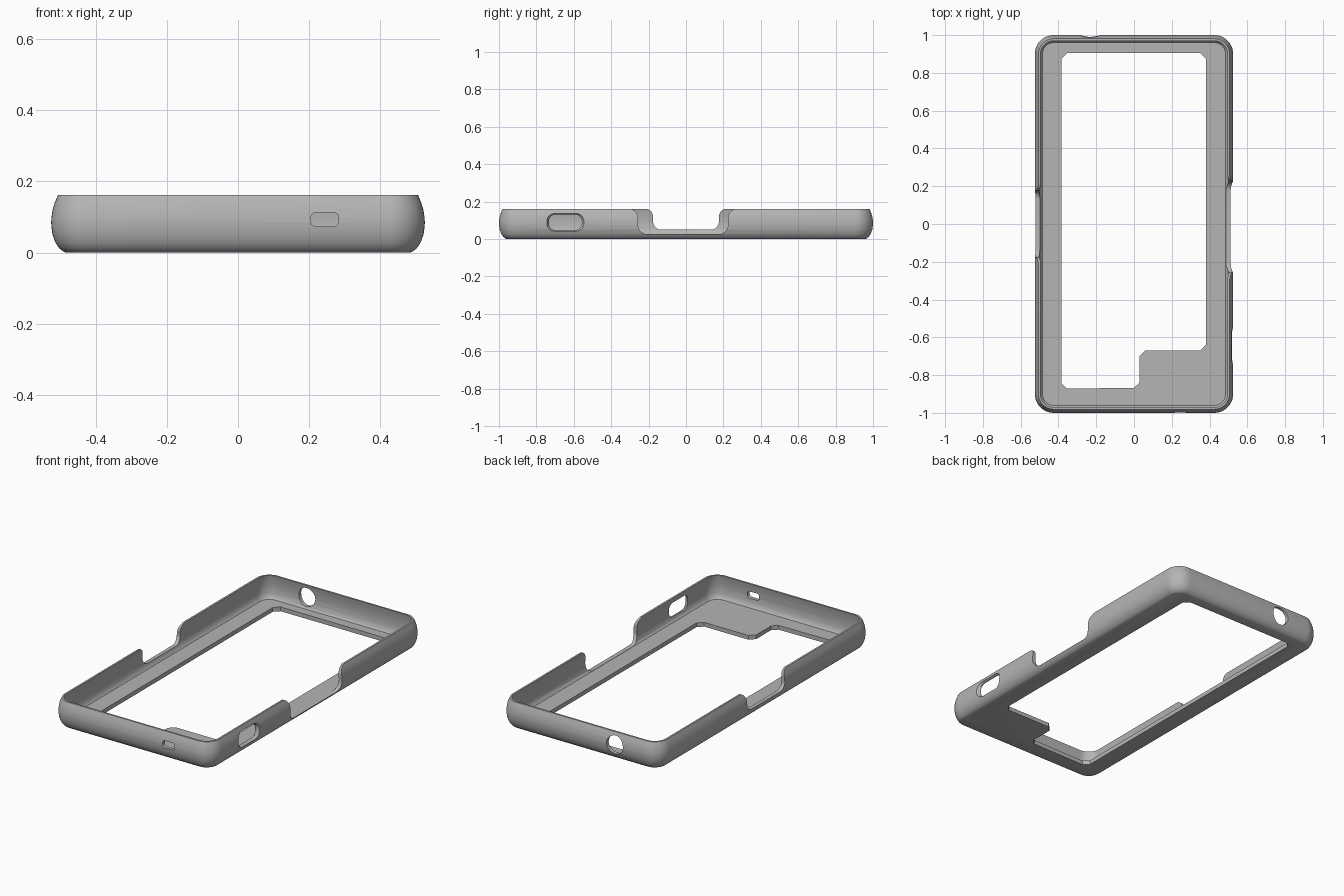
import bpy, bmesh
from math import cos, sin, pi
from mathutils import Vector

if "Cube" in bpy.data.objects:
    bpy.data.objects.remove(bpy.data.objects["Cube"], do_unlink=True)

HX, HY, TOP, FLOOR = 0.525, 1.0, 0.162, 0.025

grey = bpy.data.materials.new("plain grey")
grey.use_nodes = True
COLOUR = (0.46, 0.46, 0.46, 1)
grey.diffuse_color = COLOUR
grey.node_tree.nodes["Principled BSDF"].inputs["Base Color"].default_value = COLOUR


def rounded(corners, radius, steps=8):
    """Round every right-angled corner of a 2D polygon."""
    out = []
    for i, p in enumerate(corners):
        p = Vector(p)
        a = (Vector(corners[i - 1]) - p).normalized() * radius
        b = (Vector(corners[(i + 1) % len(corners)]) - p).normalized() * radius
        for k in range(steps + 1):
            t = k / steps * pi / 2
            out.append(p + a * (1 - sin(t)) + b * (1 - cos(t)))
    return out


def box(cu, cv, hu, hv, radius, steps=8):
    return rounded([(cu - hu, cv - hv), (cu + hu, cv - hv),
                    (cu + hu, cv + hv), (cu - hu, cv + hv)], radius, steps)


def loft(name, sections, axis):
    """Skin matching 2D outlines placed at distances along an axis."""
    place = {"x": lambda p, d: (d, p[0], p[1]),
             "y": lambda p, d: (p[0], d, p[1]),
             "z": lambda p, d: (p[0], p[1], d)}[axis]
    bm = bmesh.new()
    rings = [[bm.verts.new(place(p, d)) for p in pts] for d, pts in sections]
    n = len(rings[0])
    for lo, hi in zip(rings, rings[1:]):
        for i in range(n):
            j = (i + 1) % n
            bm.faces.new((lo[i], lo[j], hi[j], hi[i]))
    bm.faces.new(rings[0][::-1])
    bm.faces.new(rings[-1])
    bmesh.ops.recalc_face_normals(bm, faces=bm.faces)
    mesh = bpy.data.meshes.new(name)
    bm.to_mesh(mesh)
    bm.free()
    mesh.materials.append(grey)
    obj = bpy.data.objects.new(name, mesh)
    bpy.context.collection.objects.link(obj)
    return obj


def shell(name, levels, radius):
    """Rounded rectangles, each inset from the widest outline."""
    return loft(name, [(z, box(0, 0, HX - d, HY - d, radius - d, 10))
                       for z, d in levels], "z")


def prism(name, pts, axis, start, end):
    return loft(name, [(start, pts), (end, pts)], axis)


def notch(name, centre, half, bottom, radius, start, end):
    """Side opening with flared top and filleted bottom corners."""
    a, b, rim, high = centre - half, centre + half, TOP + 0.001, 0.4
    pts = rounded([(a - 0.2, high), (a - 0.2, rim), (a, rim), (a, bottom),
                   (b, bottom), (b, rim), (b + 0.2, rim), (b + 0.2, high)], radius)
    return prism(name, pts, "x", start, end)


# Bulging outer body
case = shell("phone_case", [(0, 0.042), (0.004, 0.033), (0.013, 0.022), (0.028, 0.012),
                            (0.05, 0.004), (0.07, 0.001), (0.085, 0), (0.1, 0.001),
                            (0.12, 0.004), (0.14, 0.010), (TOP, 0.019)], 0.1)

# Hollow inside with curved walls
cavity = shell("cavity", [(FLOOR, 0.040), (0.034, 0.031), (0.055, 0.025), (0.085, 0.022),
                          (0.115, 0.023), (0.14, 0.026), (TOP, 0.030), (0.2, 0.036)], 0.1)

# Back window with clipped corners and a step at one end
window = prism("window", [(-0.355, 0.905), (0.35, 0.905), (0.38, 0.875), (0.38, -0.64),
                          (0.35, -0.67), (0.06, -0.67), (0.03, -0.7), (0.03, -0.84),
                          (0.0, -0.867), (-0.355, -0.872), (-0.385, -0.842),
                          (-0.385, 0.875)], "z", -0.1, 0.1)

# Flared oblong opening on the left wall
oblong = loft("side_opening", [(0.44, box(-0.645, 0.09, 0.088, 0.042, 0.036)),
                               (0.507, box(-0.645, 0.09, 0.088, 0.042, 0.036)),
                               (0.53, box(-0.645, 0.09, 0.102, 0.056, 0.045))], "x")

cutters = [
    cavity, window, oblong,
    notch("left_notch", -0.016, 0.241, FLOOR + 0.001, 0.05, 0.47, 0.6),
    notch("right_notch", 0, 0.176, 0.05, 0.044, -0.6, -0.47),
    prism("front_slot", box(0.244, 0.093, 0.039, 0.02, 0.015), "y", -1.1, -0.93),
    prism("back_round_hole", box(-0.232, 0.09, 0.054, 0.054, 0.0539), "y", 0.93, 1.1),
]

# Carve every opening
bpy.context.view_layer.objects.active = case
case.select_set(True)
for cutter in cutters:
    mod = case.modifiers.new(cutter.name, "BOOLEAN")
    mod.operation, mod.solver, mod.object = "DIFFERENCE", "EXACT", cutter
    bpy.ops.object.modifier_apply(modifier=mod.name)
    bpy.data.objects.remove(cutter, do_unlink=True)

bpy.ops.object.select_all(action="DESELECT")
case.select_set(True)
bpy.ops.object.shade_smooth_by_angle(angle=pi / 6)
